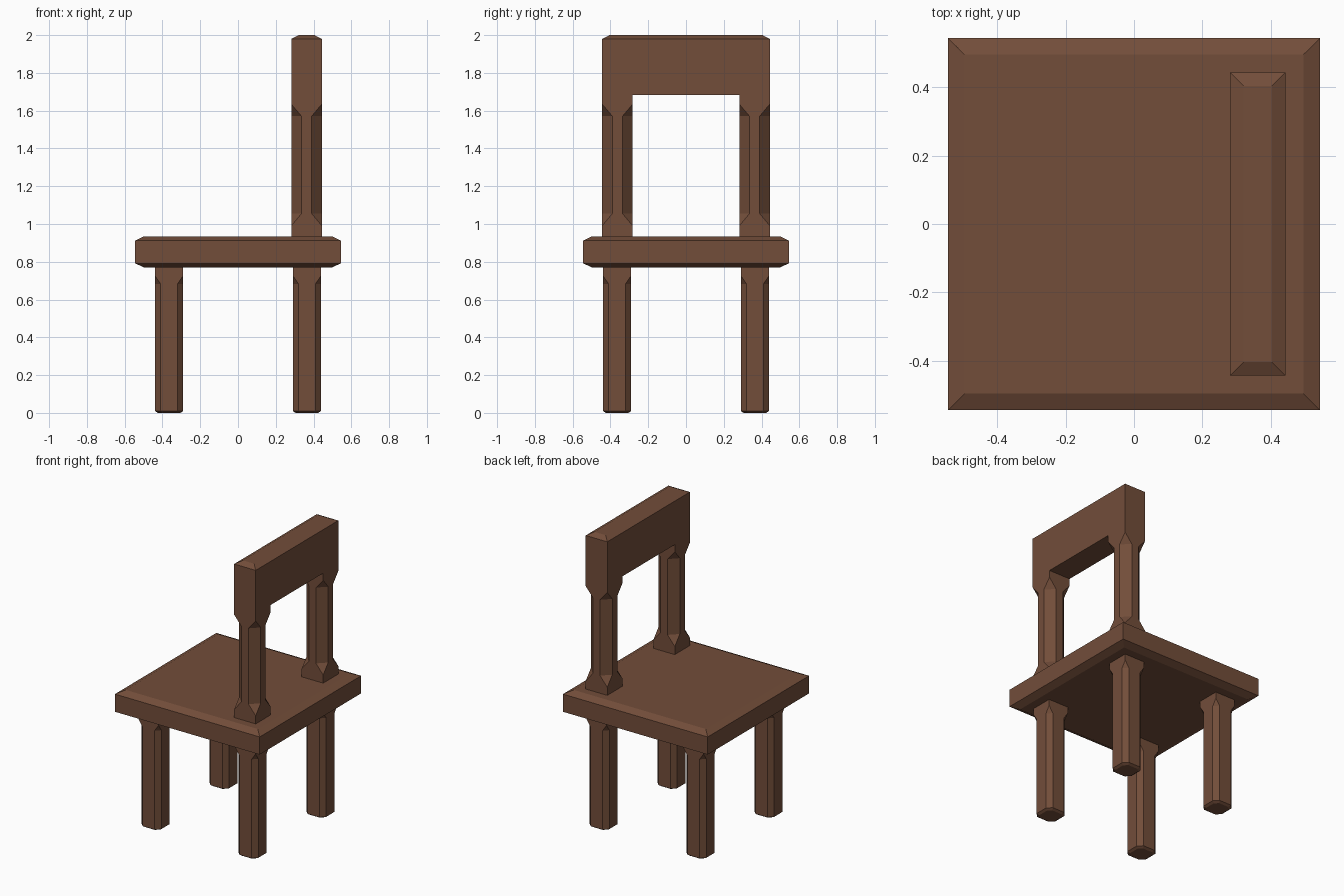
import bpy, bmesh

if "Cube" in bpy.data.objects:
    bpy.data.objects.remove(bpy.data.objects["Cube"])

wood = bpy.data.materials.new("dark_wood")
wood.diffuse_color = (0.17, 0.075, 0.042, 1.0)
wood.use_nodes = True
wood.node_tree.nodes["Principled BSDF"].inputs["Base Color"].default_value = wood.diffuse_color


def loft(name, cx, cy, sections):
    """Stack rectangular rings (z, half_x, half_y, corner_cut) into a closed solid."""
    bm = bmesh.new()
    rings = []
    for z, hx, hy, c in sections:
        pts = [(hx, -hy + c), (hx, hy - c), (hx - c, hy), (-hx + c, hy),
               (-hx, hy - c), (-hx, -hy + c), (-hx + c, -hy), (hx - c, -hy)]
        rings.append([bm.verts.new((cx + x, cy + y, z)) for x, y in pts])
    for low, high in zip(rings, rings[1:]):
        for i in range(8):
            j = (i + 1) % 8
            bm.faces.new((low[i], low[j], high[j], high[i]))
    bm.faces.new(rings[0][::-1])
    bm.faces.new(rings[-1])
    # uncut corners collapse to single points
    bmesh.ops.remove_doubles(bm, verts=bm.verts[:], dist=1e-5)
    bmesh.ops.recalc_face_normals(bm, faces=bm.faces[:])
    mesh = bpy.data.meshes.new(name)
    bm.to_mesh(mesh)
    bm.free()
    mesh.materials.append(wood)
    obj = bpy.data.objects.new(name, mesh)
    bpy.context.collection.objects.link(obj)
    return obj


# Seat slab with bevelled rims
S, SI = 0.545, 0.497
loft("seat", 0, 0, [(0.77, SI, SI, 0), (0.792, S, S, 0),
                    (0.912, S, S, 0), (0.935, SI, SI, 0)])

# Four legs: square at the top, stop-chamfered edges, eased foot
L = 0.075
leg = [(0.0, 0.06, 0.06, 0.024), (0.01, L, L, 0.03), (0.683, L, L, 0.03),
       (0.727, L, L, 0), (0.77, L, L, 0)]
for sx, fore in ((-1, "left"), (1, "right")):
    for sy, side in ((-1, "front"), (1, "back")):
        loft(f"{side}_{fore}_leg", sx * 0.365, sy * 0.365, leg)

# Two backrest posts, stop-chamfered between both square ends
P = 0.081
post = [(0.935, P, P, 0), (0.99, P, P, 0), (1.055, P, P, 0.054),
        (1.571, P, P, 0.054), (1.635, P, P, 0), (1.683, P, P, 0)]
for sy, side in ((-1, "front"), (1, "back")):
    loft(f"{side}_backrest_post", 0.363, sy * 0.363, post)

# Top rail with bevelled upper edge
loft("backrest_rail", 0.363, 0, [(1.683, P, 0.444, 0), (1.98, P, 0.444, 0),
                                 (2.0, 0.042, 0.405, 0)])
